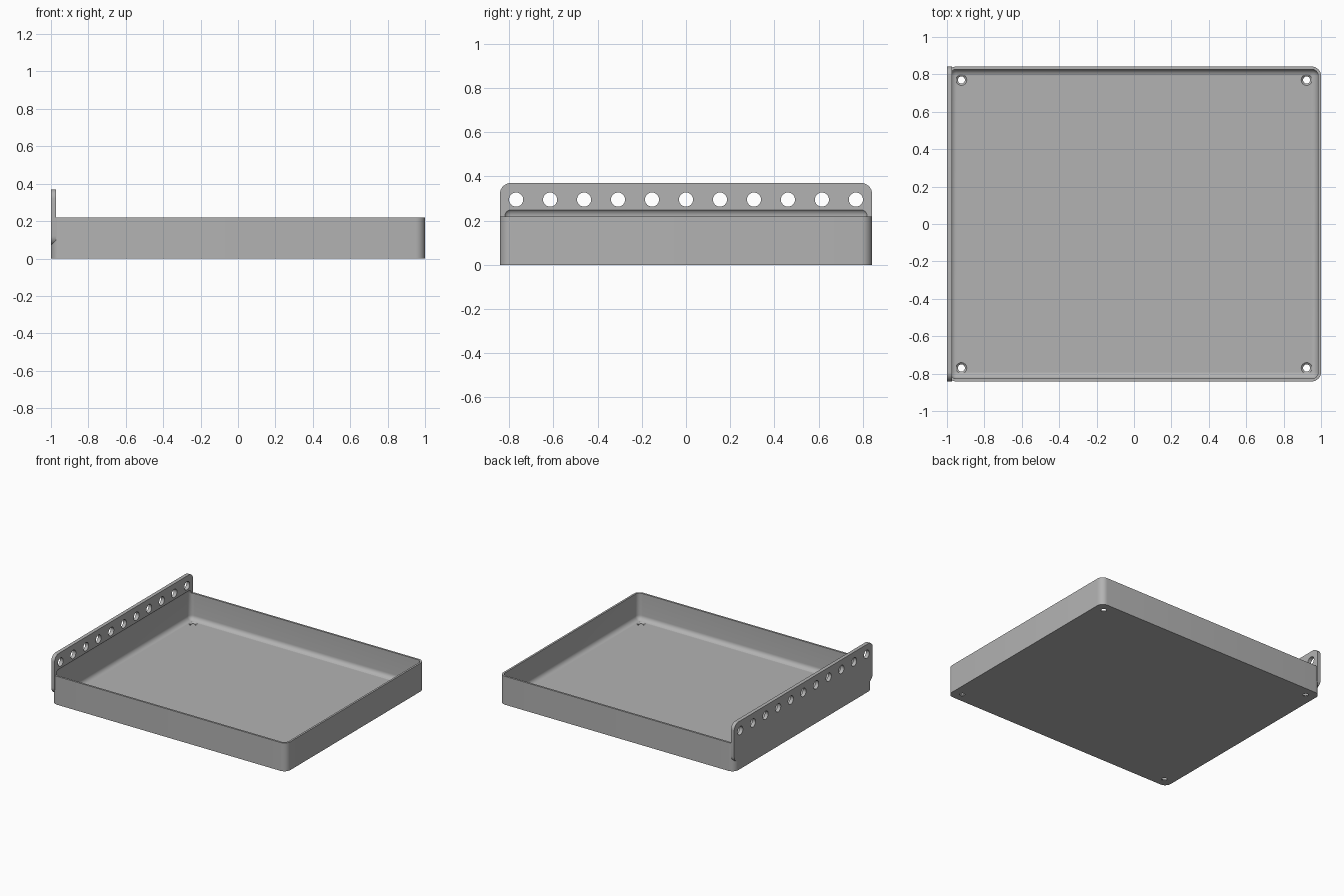
import bpy, bmesh, math
from mathutils import Matrix, Vector

if "Cube" in bpy.data.objects:
    bpy.data.objects.remove(bpy.data.objects["Cube"], do_unlink=True)

W, D, H = 1.0, 0.842, 0.218         # half width, half depth, tray height
WALL, FILLET, CORNER = 0.015, 0.035, 0.05
PLATE_T, PLATE_LOW, PLATE_TOP = 0.028, 0.07, 0.37

grey = bpy.data.materials.new("plain grey")
grey.use_nodes = True
colour = (0.45, 0.45, 0.45, 1)
grey.diffuse_color = colour
grey.node_tree.nodes["Principled BSDF"].inputs["Base Color"].default_value = colour


def finish(bm, name):
    bmesh.ops.recalc_face_normals(bm, faces=bm.faces)
    mesh = bpy.data.meshes.new(name)
    bm.to_mesh(mesh)
    bm.free()
    mesh.materials.append(grey)
    obj = bpy.data.objects.new(name, mesh)
    bpy.context.collection.objects.link(obj)
    return obj


def rounded_box(name, low, high, radius, axis=None):
    """Box with the edges along one axis rounded, or all edges."""
    low, high = Vector(low), Vector(high)
    bm = bmesh.new()
    bmesh.ops.create_cube(bm, size=1)
    bmesh.ops.scale(bm, vec=high - low, verts=bm.verts)
    bmesh.ops.translate(bm, vec=(low + high) / 2, verts=bm.verts)
    edges = [e for e in bm.edges if axis is None
             or abs((e.verts[0].co - e.verts[1].co).normalized()[axis]) > 0.9]
    bmesh.ops.bevel(bm, geom=edges, offset=radius, segments=8, profile=0.5, affect='EDGES')
    return finish(bm, name)


def cone_cutter(name, centre, r_low, r_high, depth, turn=Matrix()):
    bm = bmesh.new()
    bmesh.ops.create_cone(bm, cap_ends=True, segments=32, radius1=r_low, radius2=r_high,
                          depth=depth, matrix=Matrix.Translation(centre) @ turn)
    return finish(bm, name)


def combine(target, tool, operation):
    tool.hide_render = True
    mod = target.modifiers.new(operation.lower(), 'BOOLEAN')
    mod.operation, mod.solver, mod.object = operation, 'EXACT', tool
    bpy.context.view_layer.objects.active = target
    bpy.ops.object.modifier_apply(modifier=mod.name)
    bpy.data.objects.remove(tool, do_unlink=True)


# Tray body with rounded upright corners, joined to the mounting plate
tray = rounded_box("tray", (-W, -D, 0), (W, D, H), CORNER, axis=2)
plate = rounded_box("mounting_plate", (-W, -D, PLATE_LOW),
                    (-W + PLATE_T, D, PLATE_TOP), CORNER, axis=0)
combine(tray, plate, 'UNION')

# Hollow with filleted edges, which also bites into the plate
hollow = rounded_box("hollow_cutter", (-W + WALL, -D + WALL, WALL),
                     (W - WALL, D - WALL, 0.256), FILLET)
combine(tray, hollow, 'DIFFERENCE')

# Row of holes through the plate
sideways = Matrix.Rotation(math.pi / 2, 4, 'Y')
for i in range(11):
    hole = cone_cutter("plate_hole_cutter", (-W, (i - 5) * 0.1537, 0.295),
                       0.032, 0.032, 0.2, sideways)
    combine(tray, hole, 'DIFFERENCE')

# Countersunk screw holes in the floor corners
for x in (-0.923, 0.923):
    for y in (-0.77, 0.77):
        combine(tray, cone_cutter("screw_hole_cutter", (x, y, 0), 0.019, 0.019, 0.1), 'DIFFERENCE')
        combine(tray, cone_cutter("countersink_cutter", (x, y, 0.0125), 0.017, 0.035, 0.015),
                'DIFFERENCE')

# Smooth curves, keep the edges sharp
bpy.ops.object.select_all(action='DESELECT')
tray.select_set(True)
bpy.context.view_layer.objects.active = tray
bpy.ops.object.shade_smooth_by_angle(angle=math.radians(30))
